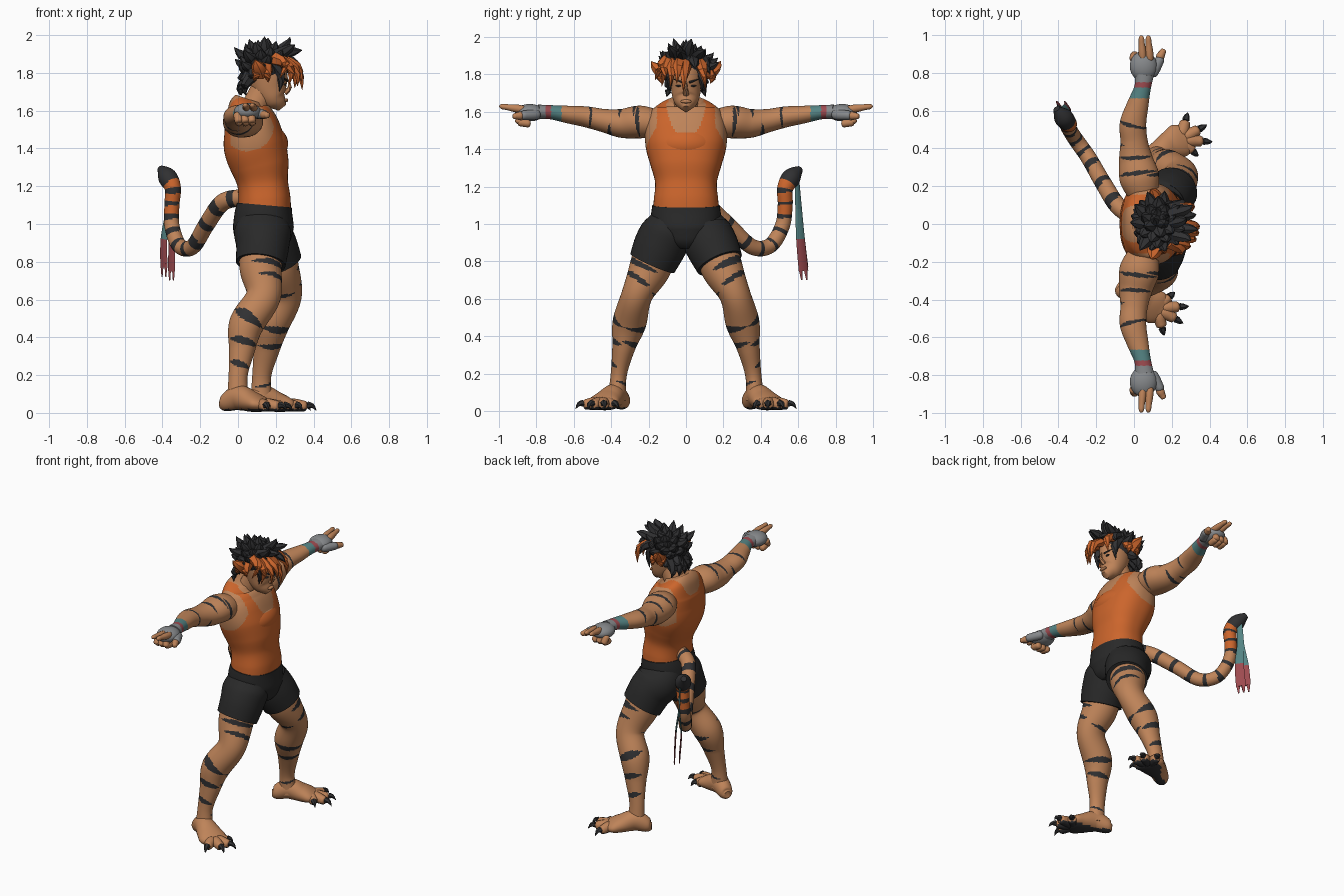
import bpy, bmesh, math, random
from mathutils import Vector as V

random.seed(7)
old = bpy.data.objects.get("Cube")
if old:
    bpy.data.objects.remove(old)


def material(name, *rgb):
    m = bpy.data.materials.new(name)
    m.use_nodes = True
    m.diffuse_color = (*rgb, 1)
    m.node_tree.nodes["Principled BSDF"].inputs["Base Color"].default_value = (*rgb, 1)
    m.node_tree.nodes["Principled BSDF"].inputs["Roughness"].default_value = 0.8
    return m


SKIN = material("tan skin", 0.52, 0.23, 0.10)
ORANGE = material("orange cloth", 0.60, 0.13, 0.025)
BLACK = material("charcoal fur", 0.03, 0.03, 0.032)
CLOTH = material("dark shorts cloth", 0.022, 0.022, 0.022)
GREY = material("grey wrap", 0.24, 0.25, 0.26)
TEAL = material("teal ribbon", 0.09, 0.23, 0.23)
RED = material("red ribbon", 0.34, 0.07, 0.08)


def spline(pts, u):
    """Smooth interpolation through equally weighted control points."""
    n = len(pts) - 1
    i = min(int(u * n), n - 1)
    f = u * n - i
    a, b, c, d = (V(pts[min(max(k, 0), n)]) for k in (i - 1, i, i + 1, i + 2))
    return 0.5 * (2 * b + (c - a) * f + (2 * a - 5 * b + 4 * c - d) * f * f
                  + (3 * b - a - 3 * c + d) * f ** 3)


def tube(bm, pts, ref=(0, 0, 1), rings=24, sides=20, rule=None, power=1.0):
    """Loft along points of (x, y, z, width radius, height radius)."""
    loops = []
    for i in range(rings + 1):
        u = i / rings
        s = spline(pts, u)
        p = V(s[:3])
        t = (V(spline(pts, min(u + .01, 1))[:3]) - V(spline(pts, max(u - .01, 0))[:3])).normalized()
        up = (V(ref) - t * t.dot(V(ref))).normalized()
        side = t.cross(up)
        loop = []
        for k in range(sides):
            a = math.tau * k / sides
            c, d = (math.copysign(abs(w) ** power, w) for w in (math.cos(a), math.sin(a)))
            loop.append(bm.verts.new(p + side * c * s[3] + up * d * s[4]))
        loops.append(loop)
    for i in range(rings):
        for k in range(sides):
            j = (k + 1) % sides
            f = bm.faces.new((loops[i][k], loops[i][j], loops[i + 1][j], loops[i + 1][k]))
            if rule:
                f.material_index = rule((i + .5) / rings, math.tau * (k + .5) / sides,
                                        f.calc_center_median())
    for end, u in ((loops[0], 0), (loops[-1], 1)):
        f = bm.faces.new(end)
        f.material_index = rule(u, 0, f.calc_center_median()) if rule else 0


def ball(bm, c, r, rule=None):
    res = bmesh.ops.create_uvsphere(bm, u_segments=48, v_segments=32, radius=1)
    for v in res["verts"]:
        v.co = V(c) + V(v.co[i] * r[i] for i in range(3))
    if rule:
        for f in {f for v in res["verts"] for f in v.link_faces}:
            f.material_index = rule(0, 0, f.calc_center_median())


def capsule(bm, a, b, r, r2=None, rule=None):
    """Round ended finger or toe."""
    a, b, r2 = V(a), V(b), r2 or r
    pts = [(*a.lerp(b, u), q, q) for u, q in
           ((0, r * .3), (.12, r * .9), (.4, r), (.7, r2), (.92, r2 * .85), (1, r2 * .2))]
    tube(bm, pts, rings=12, sides=12, rule=rule)


def spike(bm, a, b, r, bend=(0, 0, 0)):
    a, b = V(a), V(b)
    m = a.lerp(b, .55) + V(bend)
    tube(bm, [(*a, r, r), (*m, r * .75, r * .6), (*b, .001, .001)], (.1, .3, 1), 6, 6)


def finish(name, bm, *mats, angle=50):
    bmesh.ops.recalc_face_normals(bm, faces=bm.faces)
    me = bpy.data.meshes.new(name)
    bm.to_mesh(me)
    bm.free()
    ob = bpy.data.objects.new(name, me)
    bpy.context.collection.objects.link(ob)
    for m in mats:
        me.materials.append(m)
    bpy.ops.object.select_all(action='DESELECT')
    ob.select_set(True)
    bpy.context.view_layer.objects.active = ob
    bpy.ops.object.shade_smooth_by_angle(angle=math.radians(angle))


def striped(u, a, bands):
    """Tapered stripes of (position, facing angle, half width)."""
    return any(abs(u - c - .012 * math.sin(a - ph)) < w * (math.cos(a - ph) - .25)
               for c, ph, w in bands)


# Torso with tank top; round neckline and armholes show skin
def tank(u, a, c):
    hole = abs(c.y) > .155 and math.hypot(c.x - .05, c.z - 1.525) < .14
    scoop = 1.485 if c.x > .07 else 1.56
    return int(hole or c.z > scoop + .15 * (c.y / .105) ** 4)


bm = bmesh.new()
tube(bm, [(.14, 0, 1.075, .175, .14), (.14, 0, 1.13, .172, .138), (.13, 0, 1.22, .165, .135),
          (.115, 0, 1.31, .188, .155), (.09, 0, 1.41, .215, .165), (.075, 0, 1.5, .218, .15),
          (.06, 0, 1.57, .20, .13), (.05, 0, 1.625, .165, .10), (.06, 0, 1.66, .085, .07)],
     (1, 0, 0), 100, 130, tank, .85)
ball(bm, (.115, 0, 1.425), (.15, .19, .115), tank)
finish("tank_top_torso", bm, ORANGE, SKIN)

# Shorts
bm = bmesh.new()
tube(bm, [(.14, 0, 1.10, .18, .145), (.135, 0, 1.04, .187, .155), (.135, 0, .97, .18, .16),
          (.14, 0, .91, .14, .14), (.14, 0, .87, .07, .10)], (1, 0, 0), 24, 40, None, .9)
for s, x in ((-1, .12), (1, .21)):
    tube(bm, [(.13, s * .07, 1.04, .10, .12), (.13, s * .10, .96, .135, .15),
              (.5 * x + .07, s * .14, .88, .14, .14), (x, s * .18, .79, .128, .132)],
         (1, 0, 0), 20, 36)
finish("shorts", bm, CLOTH)

# Legs, one planted further forward than the other
LEG_BANDS = [(.18, .8, .034), (.26, .9, .016), (.48, .1, .036), (.62, .1, .03), (.76, .1, .026),
             (.5, 2.5, .034), (.62, 2.6, .026), (.3, 3.7, .02), (.88, 2.6, .012)]
for side, s, xs in (("right", -1, (.13, .12, .135, .045, .02, .0, .0)),
                    ("left", 1, (.16, .21, .245, .18, .15, .125, .125))):
    shape = [(.14, .93, .11, .12), (.19, .77, .112, .112), (.262, .62, .083, .092),
             (.303, .47, .09, .092), (.335, .33, .06, .068), (.36, .19, .043, .05),
             (.37, .06, .05, .06)]
    bm = bmesh.new()
    tube(bm, [(x, s * y, z, w, h) for x, (y, z, w, h) in zip(xs, shape)], (1, 0, 0), 140, 56,
         lambda u, a, c: int(striped(u, math.atan2(math.sin(a), -s * math.cos(a)), LEG_BANDS)))
    finish(side + "_leg", bm, SKIN, BLACK)

    # Foot, toes and claws, with dark sole pads
    def sole(u, a, c):
        return int(c.z < .02)

    x0 = xs[-1]
    heel, pad = V((x0 - .075, s * .335, .05)), V((x0 + .12, s * .445, .045))
    bm = bmesh.new()
    foot = [(-.08, .02, .02, .05), (.03, .045, .045, .052), (.4, .06, .066, .08),
            (.75, .08, .055, .06), (1, .09, .042, .046), (1.2, .06, .025, .04)]
    tube(bm, [(*heel.lerp(pad, u)[:2], z, w, h) for u, w, h, z in foot], (0, 0, 1), 30, 28, sole)
    claws = bmesh.new()
    for dx, y in ((.215, .36), (.29, .435), (.26, .525), (.16, .59)):
        tip = V((x0 + dx, s * y, .012))
        root, end = pad.lerp(tip, .1), pad.lerp(tip, .72)
        capsule(bm, (root.x, root.y, .045), (end.x, end.y, .034), .034, .03, sole)
        spike(claws, (end.x, end.y, .042), tip, .02, (0, 0, .012))
    finish(side + "_foot", bm, SKIN, BLACK)
    finish(side + "_toe_claws", claws, BLACK)

# Arms stretched sideways, with striped skin and wrapped wrists
ARM_BANDS = [(.18, 1.7, .018), (.31, 1.6, .026), (.57, 1.8, .018), (.14, 0, .02),
             (.54, 0, .02), (.42, 3.6, .022), (.36, -1.3, .02)]


def arm_rule(u, a, c, s):
    for limit, k in ((.75, 4), (.722, 3), (.665, 2)):
        if abs(c.y) > limit:
            return k
    return int(striped(u, math.atan2(math.sin(a), s * math.cos(a)), ARM_BANDS))


for side, s in (("right", -1), ("left", 1)):
    bm = bmesh.new()
    pts = [(.055, .14, 1.53, .075, .07), (.03, .24, 1.545, .105, .087), (.01, .34, 1.538, .09, .078),
           (.0, .44, 1.553, .072, .062), (-.005, .53, 1.572, .07, .056), (.02, .63, 1.585, .057, .047),
           (.045, .72, 1.597, .044, .038), (.055, .79, 1.6, .05, .038)]
    tube(bm, [(x, s * y, z, w, h) for x, y, z, w, h in pts], (0, 0, 1), 140, 48,
         lambda u, a, c: arm_rule(u, a, c, s))
    finish(side + "_arm", bm, SKIN, BLACK, TEAL, RED, GREY)
    bm = bmesh.new()
    ball(bm, (.05, s * .835, 1.595), (.072, .08, .046))
    capsule(bm, (.09, s * .78, 1.585), (.145, s * .885, 1.58), .028, .026)
    finish(side + "_hand_wrap", bm, GREY)
    bm = bmesh.new()
    for x in (.043, .08):
        capsule(bm, (x + .005, s * .85, 1.61), (x - .005, s * .998, 1.63), .021, .016)
    for x in (-.005, .03, .065):
        capsule(bm, (x, s * .87, 1.59), (x + .01, s * .90, 1.535), .022)
        capsule(bm, (x + .01, s * .90, 1.545), (x + .01, s * .83, 1.535), .021)
    capsule(bm, (.13, s * .87, 1.58), (.16, s * .925, 1.575), .022, .017)
    finish(side + "_fingers", bm, SKIN)

# Neck, head and nose
bm = bmesh.new()
tube(bm, [(.06, 0, 1.55, .09, .085), (.085, 0, 1.62, .068, .068), (.13, 0, 1.7, .062, .07),
          (.15, 0, 1.76, .06, .07)], (1, 0, 0), 14, 24)
tube(bm, [(.235, 0, 1.615, .02, .025), (.215, 0, 1.64, .05, .045), (.19, 0, 1.67, .07, .07),
          (.17, 0, 1.72, .08, .092), (.16, 0, 1.78, .088, .102), (.15, 0, 1.84, .09, .10),
          (.14, 0, 1.9, .06, .06)], (1, 0, 0), 28, 32)
spike(bm, (.245, 0, 1.695), (.262, 0, 1.775), .017, (.02, 0, -.016))
ball(bm, (.254, 0, 1.655), (.012, .03, .01))
finish("head", bm, SKIN)

# Brows and eyes
bm = bmesh.new()
for s in (-1, 1):
    spike(bm, (.262, s * .018, 1.757), (.238, s * .07, 1.775), .007)
    ball(bm, (.25, s * .04, 1.738), (.007, .015, .005))
finish("brows_and_eyes", bm, BLACK)

# Spiky hair: crown, nape, forehead and cheek locks
bm = bmesh.new()
core = V((.135, 0, 1.835))
ball(bm, core, (.12, .11, .095))
COUNT = 54
for i in range(COUNT):
    z = 1 - 1.6 * (i + .5) / COUNT
    a = i * math.pi * (3 - math.sqrt(5))
    d = V((math.cos(a) * math.sqrt(1 - z * z), math.sin(a) * math.sqrt(1 - z * z), z))
    if (d.x > .25 and d.z < .2) or (d.z < -.2 and d.x > -.35):
        continue
    r = random.uniform(.14, .2)
    tip = core + V((d.x * r * .9, d.y * r, d.z * r * .8 + (.025 if d.z > -.2 else -.02)))
    spike(bm, core + d * .07, tip, .04, d * .008 - V((0, 0, .012)))
for y in (-.08, -.04, 0, .04, .08):
    spike(bm, (.08, y * .9, 1.79), (.01 + 5 * y * y, y * 1.3, 1.68), .036, (-.025, 0, 0))
for y, ty, x, z in ((-.05, -.09, .30, 1.95), (0, .03, .275, 1.99), (.05, .10, .31, 1.93),
                    (-.02, -.03, .34, 1.92), (.04, .05, .33, 1.83), (.08, .13, .26, 1.80),
                    (-.085, -.085, .22, 1.70), (.085, .085, .22, 1.70)):
    spike(bm, (.18, y, 1.88), (x, ty, z), .036, (.025, 0, .01))
finish("spiky_hair", bm, BLACK, angle=35)

# Orange fringe and side tufts
bm = bmesh.new()
for y, ty, x, z in ((-.095, -.165, .22, 1.77), (-.085, -.13, .27, 1.735), (-.06, -.085, .315, 1.73),
                    (-.03, -.05, .335, 1.75), (0, -.015, .34, 1.71), (.075, .105, .30, 1.72)):
    spike(bm, (.19, y, 1.875), (x, ty, z), .038, (.045, 0, .028))
for s in (-1, 1):
    spike(bm, (.15, s * .095, 1.84), (.16, s * .13, 1.75), .034, (0, s * .025, 0))
    spike(bm, (.11, s * .10, 1.83), (.085, s * .13, 1.755), .034, (0, s * .025, 0))
    spike(bm, (.12, s * .11, 1.80), (.09, s * .185, 1.87), .045, (0, s * .01, 0))
finish("fringe_and_ears", bm, ORANGE, angle=35)


# Tail with rings and a dark tuft
def tail_rule(u, a, c):
    if u > .82 or (u * 13) % 1 > .66 + .1 * math.sin(a):
        return 1
    return 2 if u > .6 else 0


bm = bmesh.new()
tube(bm, [(.03, .02, 1.14, .045, .045), (-.08, .09, 1.115, .046, .046), (-.165, .22, 1.0, .044, .044),
          (-.24, .35, .88, .042, .042), (-.31, .45, .885, .041, .041), (-.35, .515, .99, .04, .04),
          (-.35, .53, 1.1, .04, .04), (-.345, .53, 1.19, .043, .043), (-.375, .565, 1.25, .05, .05),
          (-.41, .61, 1.295, .018, .018)], (.83, .55, 0), 110, 28, tail_rule)
finish("tail", bm, SKIN, BLACK, ORANGE)

# Ribbon streamers tied to the tail tip, with ragged ends
bm = bmesh.new()
for x, bottom in ((-.392, .72), (-.352, .70)):
    tube(bm, [(-.37, .592, 1.25, .015, .005), (-.37, .602, 1.08, .022, .005),
              (x, .612, .92, .029, .005), (x, .628, bottom + .05, .032, .005)], (.8, .6, 0), 30, 6,
         lambda u, a, c: int(c.z < .92))
    for k in (-.017, .017):
        tube(bm, [(x - k * .6, .625 + k * .8, bottom + .07, .015, .004),
                  (x - k * .6, .632 + k * .8, bottom, .004, .003)],
             (.8, .6, 0), 6, 6, lambda u, a, c: 1)
finish("tail_ribbon", bm, TEAL, RED)
